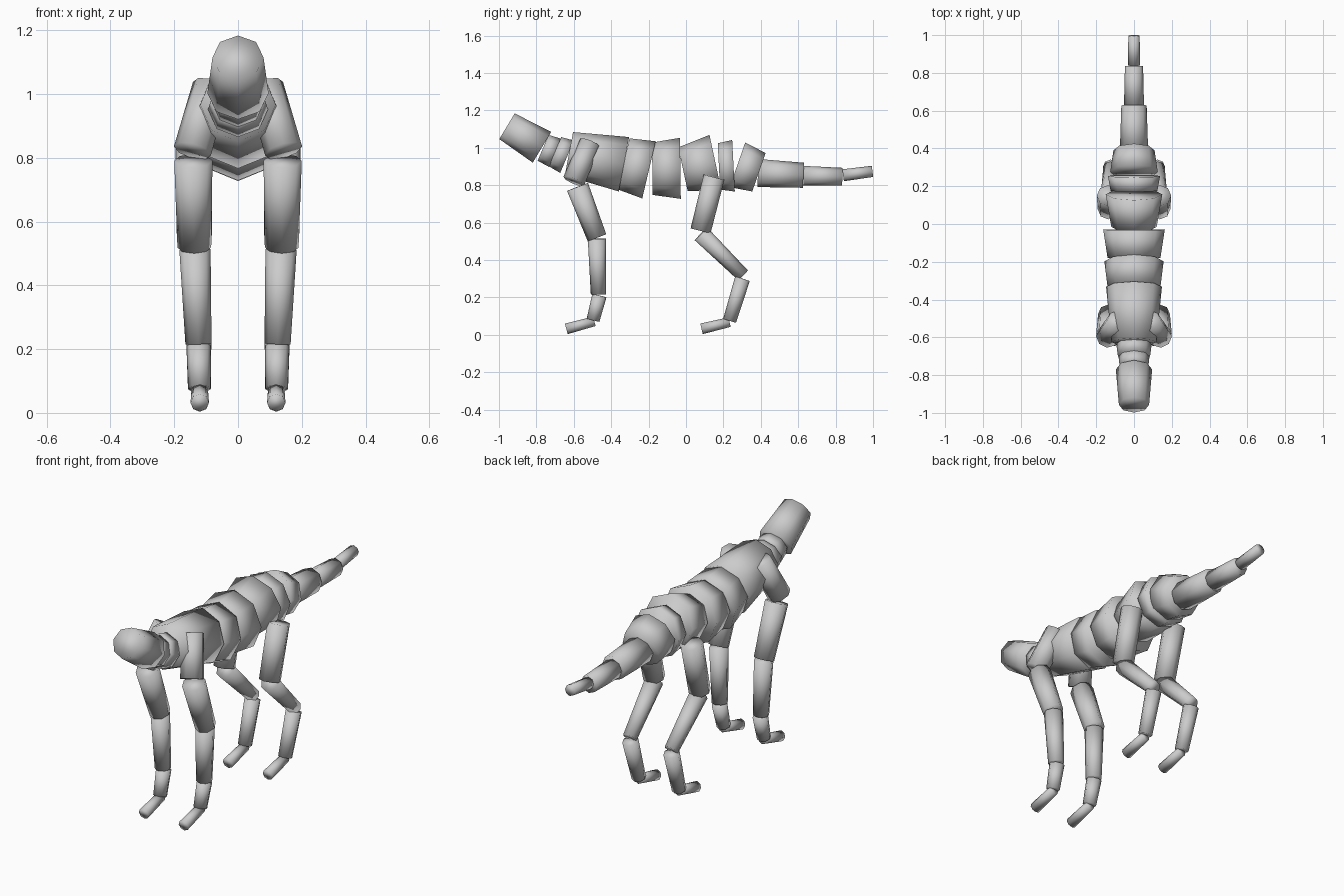
import bpy, bmesh, math
from mathutils import Vector

cube = bpy.data.objects.get("Cube")
if cube:
    bpy.data.objects.remove(cube, do_unlink=True)

SIDES = 8
grey = bpy.data.materials.new("plain_grey")
grey.use_nodes = True
colour = (0.6, 0.6, 0.6, 1)
grey.diffuse_color = colour
for node in grey.node_tree.nodes:
    if node.type == 'BSDF_PRINCIPLED':
        node.inputs["Base Color"].default_value = colour


def segment(name, start, r0, end, r1):
    """Capped, tapered tube between two points, smooth all over."""
    a, b = Vector(start), Vector(end)
    axis = (b - a).normalized()
    side = Vector((1, 0, 0))
    side = (side - axis * side.dot(axis)).normalized()
    up = axis.cross(side)
    bm = bmesh.new()
    rings = []
    for centre, r in ((a, r0), (b, r1)):
        ring = []
        for i in range(SIDES):
            t = math.tau * i / SIDES
            ring.append(bm.verts.new(centre + r * (side * math.cos(t) + up * math.sin(t))))
        rings.append(ring)
    for i in range(SIDES):
        j = (i + 1) % SIDES
        bm.faces.new((rings[0][i], rings[0][j], rings[1][j], rings[1][i]))
    bm.faces.new(rings[0][::-1])
    bm.faces.new(rings[1])
    bmesh.ops.recalc_face_normals(bm, faces=bm.faces)
    for f in bm.faces:
        f.smooth = True
    mesh = bpy.data.meshes.new(name)
    bm.to_mesh(mesh)
    bm.free()
    mesh.materials.append(grey)
    obj = bpy.data.objects.new(name, mesh)
    bpy.context.collection.objects.link(obj)


# Head, spine and tail on the centre line: (y, z, radius) at each end
spine = {
    "head": ((-.957, 1.115, .08), (-.77, 1.003, .096)),
    "neck_upper": ((-.764, 1.0, .075), (-.70, .973, .082)),
    "neck_lower": ((-.70, .979, .085), (-.636, .952, .094)),
    "chest": ((-.626, .968, .118), (-.332, .912, .148)),
    "ribs": ((-.334, .914, .14), (-.198, .882, .157)),
    "belly": ((-.18, .888, .14), (-.03, .89, .163)),
    "loin": ((-.016, .885, .12), (.157, .922, .15)),
    "pelvis": ((.176, .90, .124), (.254, .904, .138)),
    "rump": ((.275, .909, .126), (.39, .869, .109)),
    "tail_base": ((.385, .865, .075), (.628, .853, .067)),
    "tail_middle": ((.628, .85, .053), (.836, .845, .048)),
    "tail_tip": ((.84, .853, .032), (.997, .874, .03)),
}
for name, ((y0, z0, r0), (y1, z1, r1)) in spine.items():
    segment(name, (0, y0, z0), r0, (0, y1, z1), r1)

# Legs, mirrored to both sides: (x, y, z, radius) at each end
legs = {
    "shoulder": ((.085, -.513, 1.025, .058), (.143, -.60, .822, .06)),
    "front_upper_leg": ((.14, -.58, .791, .06), (.137, -.476, .519, .053)),
    "front_lower_leg": ((.135, -.476, .513, .049), (.124, -.468, .216, .041)),
    "front_pastern": ((.123, -.463, .21, .039), (.121, -.497, .078, .035)),
    "front_paw": ((.12, -.49, .072, .026), (.12, -.64, .032, .029)),
    "hind_thigh": ((.14, .15, .843, .057), (.137, .078, .556, .055)),
    "hind_shin": ((.135, .08, .54, .048), (.125, .305, .318, .037)),
    "hind_pastern": ((.124, .302, .30, .041), (.121, .233, .075, .036)),
    "hind_paw": ((.12, .233, .068, .026), (.12, .083, .032, .029)),
}
for name, ((x0, y0, z0, r0), (x1, y1, z1, r1)) in legs.items():
    for label, s in (("left", 1), ("right", -1)):
        segment(f"{label}_{name}", (s * x0, y0, z0), r0, (s * x1, y1, z1), r1)
